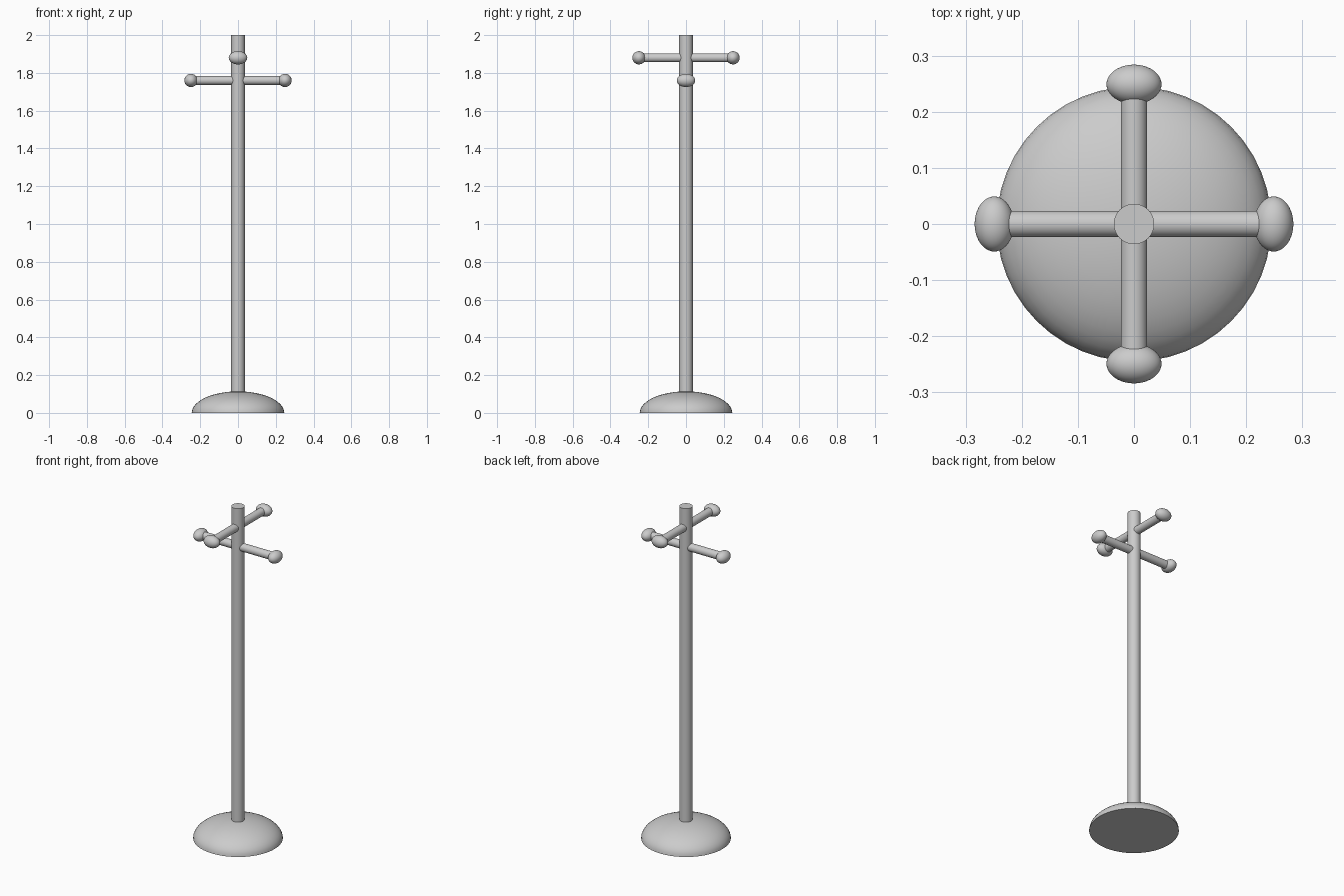
import bpy, bmesh
from math import pi, radians

if "Cube" in bpy.data.objects:
    bpy.data.objects.remove(bpy.data.objects["Cube"])


def smooth(obj):
    bpy.ops.object.select_all(action='DESELECT')
    obj.select_set(True)
    bpy.context.view_layer.objects.active = obj
    bpy.ops.object.shade_smooth_by_angle(angle=radians(40))


def rod(name, radius, length, loc, rot=(0, 0, 0)):
    bpy.ops.mesh.primitive_cylinder_add(vertices=48, radius=radius, depth=length,
                                        location=loc, rotation=rot)
    obj = bpy.context.object
    obj.name = name
    smooth(obj)
    return obj


def ellipsoid(name, size, loc):
    bpy.ops.mesh.primitive_uv_sphere_add(segments=48, ring_count=24, radius=1, location=loc)
    obj = bpy.context.object
    obj.name = name
    obj.scale = size
    bpy.ops.object.transform_apply(location=False, rotation=False, scale=True)
    smooth(obj)
    return obj


# Domed base: upper half of a flattened sphere, closed flat underneath
base = ellipsoid("base", (0.245, 0.245, 0.114), (0, 0, 0))
bm = bmesh.new()
bm.from_mesh(base.data)
bmesh.ops.bisect_plane(bm, geom=bm.verts[:] + bm.edges[:] + bm.faces[:], dist=1e-5,
                       plane_co=(0, 0, 0), plane_no=(0, 0, 1), clear_inner=True)
bmesh.ops.holes_fill(bm, edges=[e for e in bm.edges if e.is_boundary], sides=0)
bmesh.ops.recalc_face_normals(bm, faces=bm.faces[:])
bm.to_mesh(base.data)
bm.free()
smooth(base)

# Pole, starting inside the base
rod("pole", 0.036, 1.95, (0, 0, 1.025))

# Two crossed pegs at different heights, with flattened end knobs
rod("side_arm", 0.0235, 0.49, (0, 0, 1.76), (0, pi / 2, 0))
rod("front_back_arm", 0.0235, 0.49, (0, 0, 1.88), (pi / 2, 0, 0))
for side, s in (("left", -1), ("right", 1)):
    ellipsoid(side + "_knob", (0.035, 0.049, 0.035), (s * 0.249, 0, 1.76))
for side, s in (("front", -1), ("back", 1)):
    ellipsoid(side + "_knob", (0.049, 0.035, 0.035), (0, s * 0.249, 1.88))
